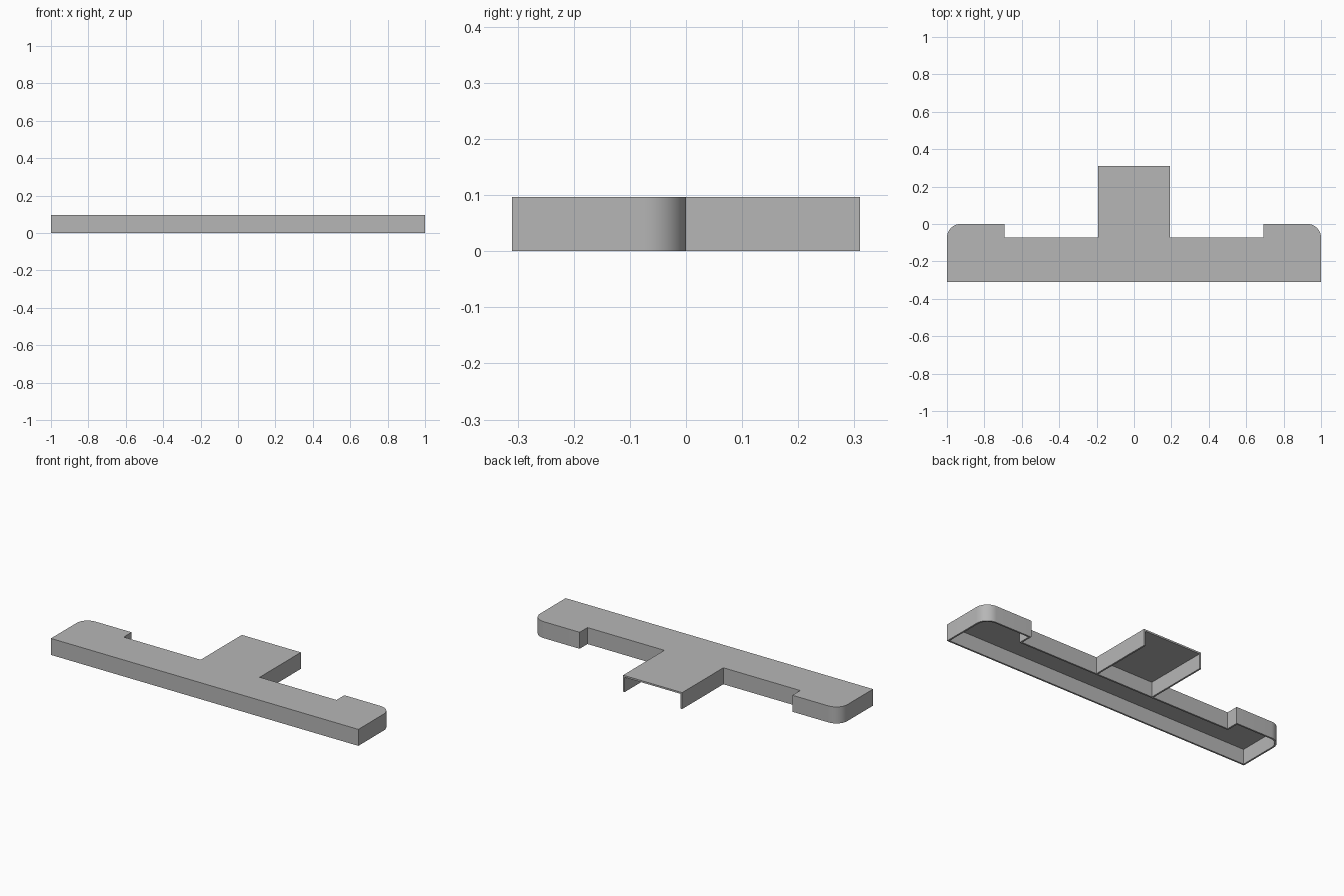
import bpy, bmesh
from math import sin, cos, radians
from mathutils import Vector

cube = bpy.data.objects.get("Cube")
if cube:
    bpy.data.objects.remove(cube)

HEIGHT, THICK = 0.097, 0.01
FRONT, BACK, NOTCH_Y = -0.31, 0.31, -0.073
TONGUE_X, NOTCH_X, RADIUS, STEPS = 0.192, 0.692, 0.073, 12

grey = bpy.data.materials.new("plain_grey")
grey.use_nodes = True
colour = (0.47, 0.47, 0.47, 1)
grey.diffuse_color = colour
grey.node_tree.nodes["Principled BSDF"].inputs["Base Color"].default_value = colour


def finish(name, bm):
    bmesh.ops.recalc_face_normals(bm, faces=bm.faces)
    mesh = bpy.data.meshes.new(name)
    bm.to_mesh(mesh)
    bm.free()
    mesh.materials.append(grey)
    obj = bpy.data.objects.new(name, mesh)
    bpy.context.collection.objects.link(obj)
    return obj


def inset(points, widths):
    """Mitred inward offset of a counter-clockwise outline, one width per edge."""
    result = []
    for i, p in enumerate(points):
        a = (p - points[i - 1]).normalized()
        b = (points[(i + 1) % len(points)] - p).normalized()
        n, m = Vector((-a.y, a.x)), Vector((-b.y, b.x))
        d, e = widths[i - 1], widths[i]
        det = n.x * m.y - n.y * m.x
        result.append(p + Vector(((d * m.y - e * n.y) / det, (e * n.x - d * m.x) / det)))
    return result


# Right half of the outline, from the front corner to the tongue end, then mirrored
half = [Vector((1, FRONT))]
for k in range(STEPS + 1):
    t = radians(90 * k / STEPS)
    half.append(Vector((1 - RADIUS + RADIUS * cos(t), -RADIUS + RADIUS * sin(t))))
half += [Vector(p) for p in ((NOTCH_X, 0), (NOTCH_X, NOTCH_Y),
                             (TONGUE_X, NOTCH_Y), (TONGUE_X, BACK))]
outline = half + [Vector((-p.x, p.y)) for p in reversed(half)]
open_edge = len(half) - 1
widths = [0 if i == open_edge else THICK for i in range(len(outline))]
inner = inset(outline, widths)

# Cover: thin shell open underneath and at the end of the tongue
bm = bmesh.new()
rings = [[bm.verts.new((p.x, p.y, z)) for p in pts]
         for pts, z in ((outline, HEIGHT), (outline, 0), (inner, 0), (inner, HEIGHT - THICK))]
bm.faces.new(rings[0])
bm.faces.new(rings[3])
for i in range(len(outline)):
    j = (i + 1) % len(outline)
    if i == open_edge:
        bm.faces.new([r[i] for r in rings] + [r[j] for r in reversed(rings)])
    else:
        for r, s in zip(rings, rings[1:]):
            bm.faces.new((r[i], r[j], s[j], s[i]))
cover = finish("cover_shell", bm)
bpy.ops.object.select_all(action='DESELECT')
cover.select_set(True)
bpy.context.view_layer.objects.active = cover
bpy.ops.object.shade_smooth_by_angle(angle=radians(30))

# Back wall of the bar, running on beneath the tongue
bm = bmesh.new()
bmesh.ops.create_cube(bm, size=1)
size = Vector((2 * (TONGUE_X - THICK / 2), THICK, HEIGHT - THICK / 2))
for v in bm.verts:
    v.co = v.co * size + Vector((0, NOTCH_Y - THICK / 2, size.z / 2))
finish("inner_back_wall", bm)
